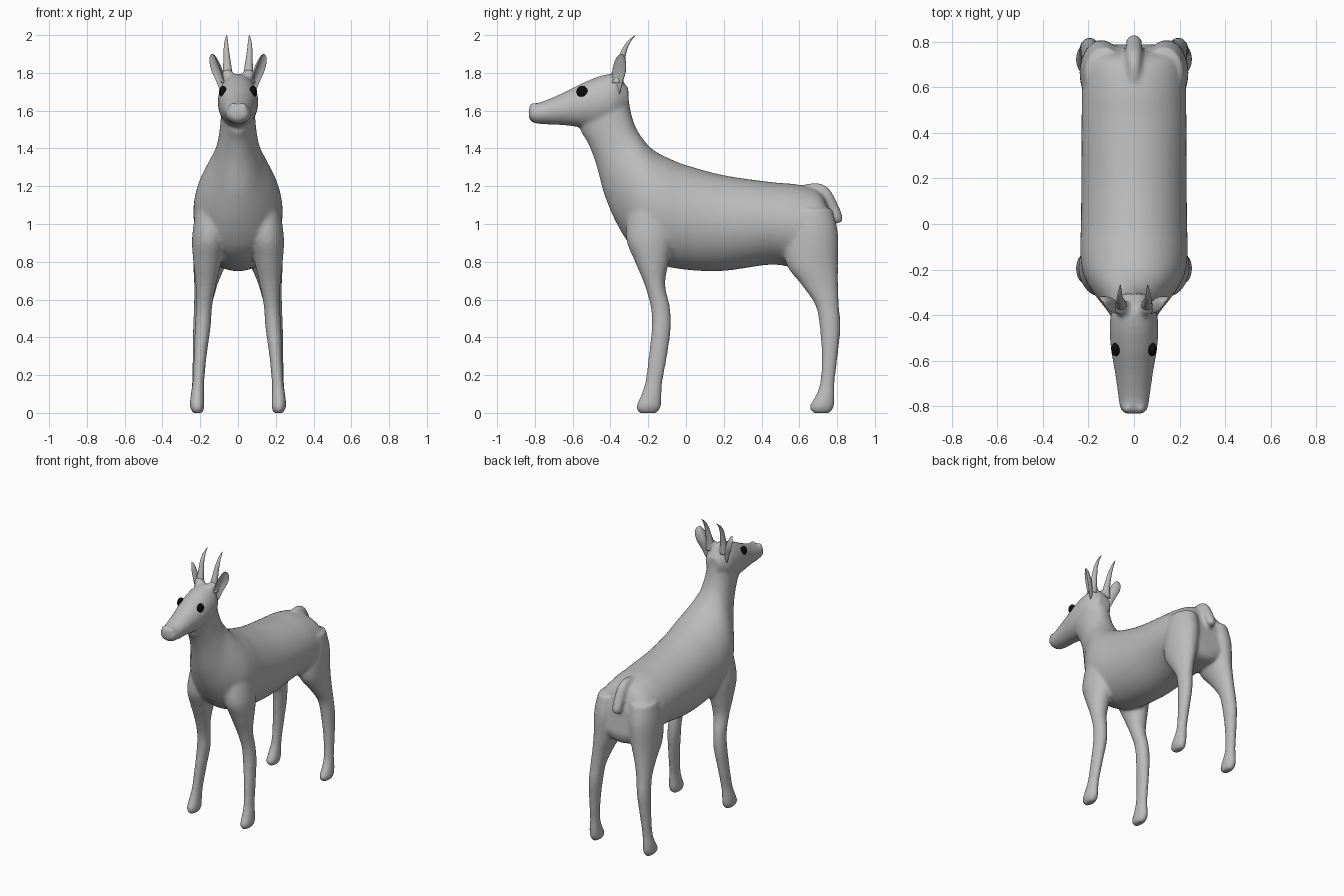
import bpy, bmesh, math
from mathutils import Vector

if "Cube" in bpy.data.objects:
    bpy.data.objects.remove(bpy.data.objects["Cube"])


def material(name, rgb):
    m = bpy.data.materials.new(name)
    m.diffuse_color = (*rgb, 1)
    m.use_nodes = True
    m.node_tree.nodes["Principled BSDF"].inputs["Base Color"].default_value = m.diffuse_color
    return m


GREY = material("warm grey coat", (0.5, 0.5, 0.5))
BLACK = material("black eye", (0.004, 0.004, 0.004))


def spline(keys, steps):
    """Catmull-Rom through tuples of numbers."""
    out = []
    for i in range(len(keys) - 1):
        p = [keys[max(0, min(len(keys) - 1, i + k))] for k in (-1, 0, 1, 2)]
        for s in range(steps):
            t = s / steps
            out.append([0.5 * (2 * b + (c - a) * t + (2 * a - 5 * b + 4 * c - d) * t * t
                               + (3 * b - a - 3 * c + d) * t ** 3) for a, b, c, d in zip(*p)])
    return out + [list(keys[-1])]


def skin(bm, rings):
    """Join rings of points into a closed tube."""
    loops = [[bm.verts.new(p) for p in r] for r in rings]
    n = len(loops[0])
    for a, b in zip(loops, loops[1:]):
        for i in range(n):
            bm.faces.new((a[i], a[(i + 1) % n], b[(i + 1) % n], b[i]))
    bm.faces.new(loops[0])
    bm.faces.new(loops[-1])


def loft(bm, keys, side=1, steps=5, n=28):
    """Keys: (y, z) of one edge, (y, z) of the other edge, centre x, half width."""
    rings = []
    for y0, z0, y1, z1, xc, hw in spline(keys, steps):
        ring = []
        for i in range(n):
            a = math.tau * i / n
            s = math.sin(a)
            ring.append((side * (xc + hw * math.cos(a)),
                         (y0 + y1) / 2 + s * (y1 - y0) / 2,
                         (z0 + z1) / 2 + s * (z1 - z0) / 2))
        rings.append(ring)
    skin(bm, rings)


def finish(bm, name, mat):
    bmesh.ops.recalc_face_normals(bm, faces=bm.faces)
    for f in bm.faces:
        f.smooth = True
    me = bpy.data.meshes.new(name)
    bm.to_mesh(me)
    bm.free()
    ob = bpy.data.objects.new(name, me)
    me.materials.append(mat)
    bpy.context.collection.objects.link(ob)
    return ob


body = bmesh.new()

# torso and neck, from rump to throat
trunk = [(.79, .84, .77, 1.02, .165), (.75, .77, .72, 1.16, .215), (.6, .765, .6, 1.207, .228),
         (.45, .785, .45, 1.222, .23), (.2, .752, .2, 1.258, .231), (0, .758, 0, 1.312, .233),
         (-.15, .79, -.1, 1.352, .236), (-.27, .86, -.17, 1.39, .222), (-.36, .99, -.22, 1.44, .18),
         (-.43, 1.15, -.265, 1.51, .128), (-.477, 1.32, -.29, 1.585, .102),
         (-.52, 1.43, -.303, 1.66, .092), (-.56, 1.49, -.31, 1.72, .085)]
loft(body, [(a, b, c, d, 0, w) for a, b, c, d, w in trunk], n=48)

# head: y, bottom z, top z, half width
head = [(-.305, 1.61, 1.72, .05), (-.37, 1.54, 1.79, .095), (-.45, 1.51, 1.785, .107),
        (-.55, 1.512, 1.745, .101), (-.65, 1.523, 1.695, .084), (-.75, 1.528, 1.652, .07),
        (-.808, 1.535, 1.635, .061), (-.832, 1.56, 1.61, .042)]
loft(body, [(y, b, y, t, 0, w) for y, b, t, w in head])

# tail lying over the rump
loft(body, [(.56, 1.15, .58, 1.2, 0, .02), (.66, 1.13, .69, 1.218, 0, .034),
            (.71, 1.11, .755, 1.19, 0, .037), (.74, 1.07, .797, 1.12, 0, .036),
            (.772, 1.02, .828, 1.045, 0, .034), (.785, 1.0, .825, 1.01, 0, .025)])

# legs: front y, back y, z, centre x, half width
front_leg = [(-.245, -.155, -.002, .213, .024), (-.265, -.133, .03, .216, .038),
             (-.24, -.13, .09, .215, .036), (-.217, -.125, .16, .21, .031),
             (-.198, -.1, .3, .2, .034), (-.182, -.08, .45, .187, .042), (-.187, -.085, .56, .18, .043),
             (-.22, -.11, .68, .17, .055), (-.27, -.09, .8, .162, .075), (-.318, -.06, .93, .15, .093),
             (-.3, -.06, 1.1, .13, .09)]
hind_leg = [(.675, .76, -.002, .213, .024), (.653, .782, .03, .216, .038), (.685, .787, .09, .215, .036),
            (.71, .787, .16, .212, .031), (.718, .803, .3, .205, .036), (.708, .818, .45, .195, .043),
            (.685, .81, .57, .185, .048), (.61, .805, .68, .17, .062), (.53, .805, .79, .152, .085),
            (.52, .805, .95, .14, .097), (.55, .775, 1.08, .13, .085)]
for side in (1, -1):
    for leg in (front_leg, hind_leg):
        loft(body, [(f, z, b, z, x, w) for f, b, z, x, w in leg], side)
    # nostril bump and horn root
    for loc, r in (((.026, -.808, 1.618), .024), ((.055, -.365, 1.785), .036)):
        ball = bmesh.ops.create_icosphere(body, subdivisions=3, radius=r)["verts"]
        bmesh.ops.translate(body, verts=ball, vec=(side * loc[0], loc[1], loc[2]))

ob = finish(body, "body", GREY)
rm = ob.modifiers.new("merge", 'REMESH')
rm.mode = 'VOXEL'
rm.voxel_size = 0.011
rm.use_smooth_shade = True
sm = ob.modifiers.new("blend", 'SMOOTH')
sm.factor = 0.5
sm.iterations = 7

# horns: y, z, x, radius
horn_path = [(-.365, 1.76, .057, .033), (-.355, 1.82, .056, .025), (-.34, 1.88, .059, .018),
             (-.325, 1.93, .062, .014), (-.3, 1.972, .062, .009), (-.268, 2.0, .06, .002)]
for side, label in ((1, "left"), (-1, "right")):
    bm = bmesh.new()
    loft(bm, [(y - r, z - r * .4, y + r, z + r * .4 - r * .8, x, r) for y, z, x, r in horn_path], side, n=16)
    finish(bm, label + "_horn", GREY)

    # cupped ear: leaf outline swept up and outwards
    bm = bmesh.new()
    u, v = Vector((.57, .82, 0)), Vector((.82, -.57, 0))
    rings = []
    for x, y, z, w in spline([(.075, -.365, 1.69, .02), (.088, -.36, 1.75, .034), (.108, -.35, 1.81, .043),
                              (.125, -.345, 1.86, .036), (.133, -.343, 1.89, .02),
                              (.135, -.343, 1.9, .005)], 5):
        ring = []
        for i in range(24):
            a = math.tau * i / 24
            c = math.cos(a)
            p = Vector((x, y, z)) + u * (w * c) + v * (w * (.22 * math.sin(a) + .6 * c * c - .4))
            ring.append((side * p.x, p.y, p.z))
        rings.append(ring)
    skin(bm, rings)
    finish(bm, label + "_ear", GREY)

    # eye
    bm = bmesh.new()
    bmesh.ops.create_uvsphere(bm, u_segments=24, v_segments=16, radius=1)
    bmesh.ops.scale(bm, verts=bm.verts, vec=(.02, .029, .032))
    bmesh.ops.translate(bm, verts=bm.verts, vec=(side * .08, -.55, 1.7))
    finish(bm, label + "_eye", BLACK)
